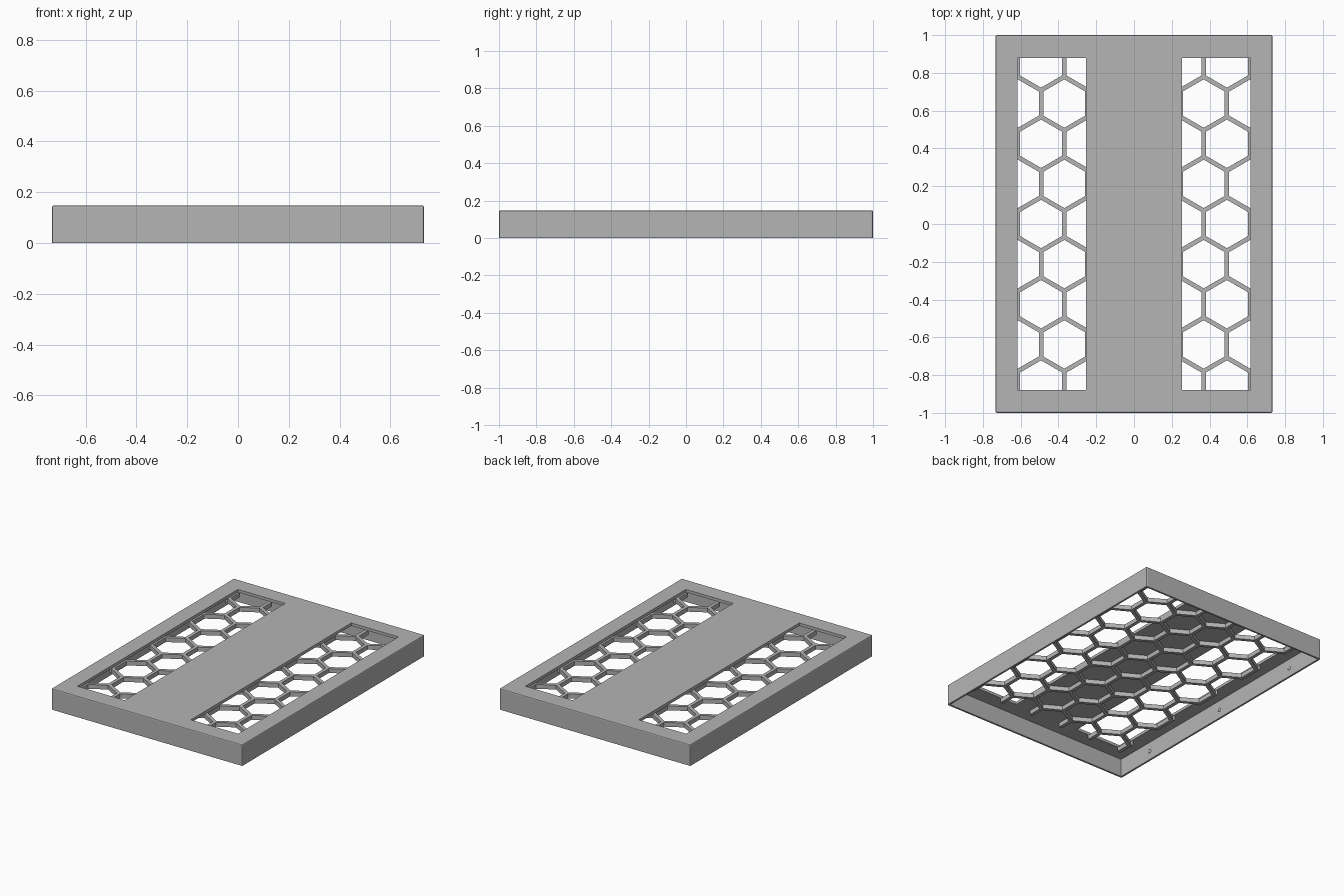
import bpy, bmesh, math
from mathutils import Matrix, Vector

old = bpy.data.objects.get("Cube")
if old:
    bpy.data.objects.remove(old, do_unlink=True)

HALF_X, HALF_Y, TOP = 0.733, 1.0, 0.147
WALL, UNDER, RIB_BOTTOM = 0.013, 0.127, 0.097
CELL, ROW, HEX_R = 0.246, 0.2125, 0.128

grey = bpy.data.materials.new("plain_grey")
grey.use_nodes = True
grey.diffuse_color = (0.46, 0.46, 0.46, 1)
grey.node_tree.nodes["Principled BSDF"].inputs["Base Color"].default_value = grey.diffuse_color


def add_box(bm, lo, hi):
    lo, hi = Vector(lo), Vector(hi)
    m = Matrix.Translation((lo + hi) / 2) @ Matrix.Diagonal((*(hi - lo), 1))
    return bmesh.ops.create_cube(bm, size=1, matrix=m)["verts"]


def finish(name, bm):
    me = bpy.data.meshes.new(name)
    bm.to_mesh(me)
    bm.free()
    me.materials.append(grey)
    ob = bpy.data.objects.new(name, me)
    bpy.context.collection.objects.link(ob)
    return ob


def subtract(ob, cutter):
    cutter.hide_render = True
    mod = ob.modifiers.new("cut", "BOOLEAN")
    mod.operation, mod.solver, mod.object = "DIFFERENCE", "EXACT", cutter
    bpy.context.view_layer.objects.active = ob
    bpy.ops.object.modifier_apply(modifier=mod.name)
    bpy.data.objects.remove(cutter, do_unlink=True)


# Lid: shallow box with softened top and corner edges
bm = bmesh.new()
add_box(bm, (-HALF_X, -HALF_Y, 0), (HALF_X, HALF_Y, TOP))
edges = [e for e in bm.edges if any(v.co.z > 0.01 for v in e.verts)]
bmesh.ops.bevel(bm, geom=edges, offset=0.007, segments=2, profile=0.5, affect="EDGES")
lid = finish("lid", bm)

# Hollow underside
bm = bmesh.new()
add_box(bm, (WALL - HALF_X, WALL - HALF_Y, -0.1), (HALF_X - WALL, HALF_Y - WALL, UNDER))
subtract(lid, finish("cavity", bm))

# Two long windows in the top plate
bm = bmesh.new()
for lo, hi in ((-0.617, -0.254), (0.254, 0.617)):
    add_box(bm, (lo, -0.88, 0.05), (hi, 0.88, 0.3))
subtract(lid, finish("windows", bm))

# Honeycomb grid hanging under the plate
bm = bmesh.new()
add_box(bm, (-0.627, -0.885, RIB_BOTTOM), (0.627, 0.885, UNDER))
grid = finish("honeycomb_grid", bm)
bm = bmesh.new()
for row in range(-4, 5):
    for col in range(-4, 5):
        x = CELL * (col + 0.5 * (row % 2))
        place = Matrix.Translation((x, ROW * row, 0.11)) @ Matrix.Rotation(math.radians(30), 4, "Z")
        res = bmesh.ops.create_cone(bm, cap_ends=True, segments=6, radius1=HEX_R,
                                    radius2=HEX_R, depth=0.1)
        verts = res["verts"]
        # Turn each cell so that a point faces +y
        corner = max(verts, key=lambda v: v.co.y)
        if abs(corner.co.x) < 1e-4:
            place = Matrix.Translation((x, ROW * row, 0.11))
        bmesh.ops.transform(bm, matrix=place, verts=verts)
subtract(grid, finish("cells", bm))

# Small snap nubs inside the long walls
bm = bmesh.new()
for side in (-1, 1):
    for y in (-0.7, 0, 0.7):
        m = Matrix.Translation((side * (HALF_X - WALL), y, 0.06)) @ Matrix.Diagonal((0.6, 1, 1, 1))
        bmesh.ops.create_uvsphere(bm, u_segments=16, v_segments=8, radius=0.013, matrix=m)
for f in bm.faces:
    f.smooth = True
finish("snap_nubs", bm)
